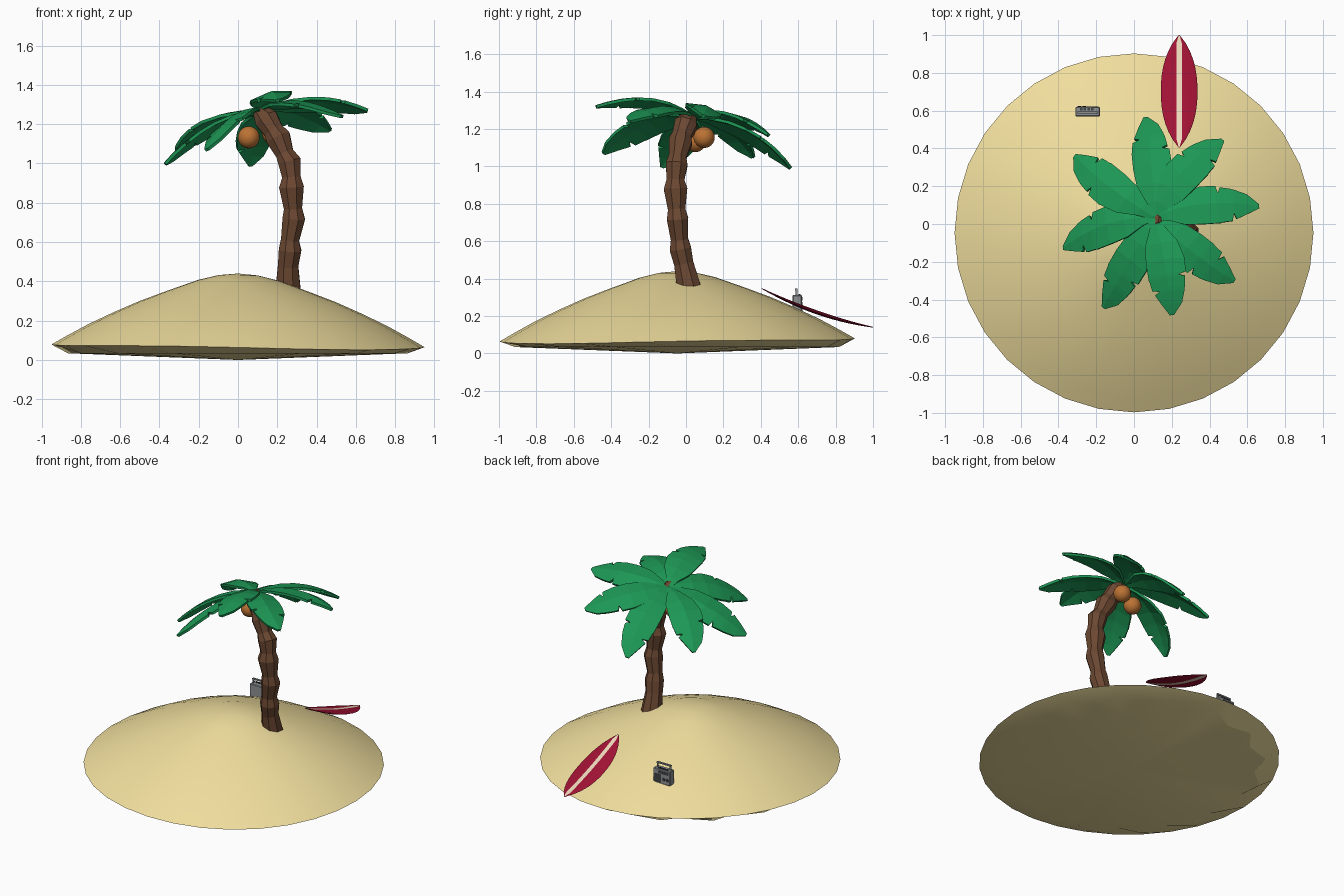
import bpy, bmesh, math, random
from mathutils import Vector, Matrix

if "Cube" in bpy.data.objects:
    bpy.data.objects.remove(bpy.data.objects["Cube"])

random.seed(4)

def mat(name, col):
    m = bpy.data.materials.new(name)
    m.diffuse_color = (*col, 1)
    m.use_nodes = True
    m.node_tree.nodes["Principled BSDF"].inputs["Base Color"].default_value = m.diffuse_color
    return m

SAND = mat("sand", (0.87, 0.73, 0.34))
BARK = mat("bark", (0.15, 0.065, 0.032))
LEAF = mat("leaf", (0.012, 0.31, 0.09))
NUT = mat("husk", (0.5, 0.17, 0.035))
RED = mat("crimson", (0.36, 0.006, 0.035))
CREAM = mat("cream", (0.85, 0.7, 0.5))
DARK = mat("dark_grey", (0.05, 0.055, 0.06))
GREY = mat("mid_grey", (0.27, 0.28, 0.29))

def finish(name, bm, *mats):
    bmesh.ops.recalc_face_normals(bm, faces=bm.faces)
    me = bpy.data.meshes.new(name)
    bm.to_mesh(me)
    bm.free()
    ob = bpy.data.objects.new(name, me)
    bpy.context.collection.objects.link(ob)
    for m in mats:
        me.materials.append(m)
    return ob

def loft(bm, rings):
    """Skin a list of closed vertex rings and return the vertex rings."""
    vs = [[bm.verts.new(p) for p in r] for r in rings]
    for a, b in zip(vs, vs[1:]):
        n = len(a)
        for i in range(n):
            j = (i + 1) % n
            bm.faces.new((a[i], a[j], b[j], b[i]))
    return vs

def fan(bm, ring, p):
    c = bm.verts.new(p)
    for i in range(len(ring)):
        bm.faces.new((ring[i], ring[(i + 1) % len(ring)], c))

def smooth(ob, deg):
    bpy.ops.object.select_all(action='DESELECT')
    ob.select_set(True)
    bpy.context.view_layer.objects.active = ob
    bpy.ops.object.shade_smooth_by_angle(angle=math.radians(deg))

# Sand island: lathe profile with a slightly uneven rim and zigzag underside
N, CY = 32, -0.047
profile = [(0.10, 0.431), (0.2, 0.407), (0.36, 0.35), (0.5, 0.297), (0.63, 0.24),
           (0.76, 0.178), (0.87, 0.118), (0.95, 0.072), (0.83, 0.034)]
rings = []
for k, (r, z) in enumerate(profile):
    ring = []
    for i in range(N):
        a = 2 * math.pi * i / N
        rr, zz = r, z
        if k == len(profile) - 1:
            rr += 0.035 * (-1) ** i
        else:
            w = r / 0.95
            zz += w * (-0.011 * math.cos(a) + 0.011 * math.sin(a) + 0.005 * math.sin(3 * a + 1))
        ring.append((rr * math.cos(a), CY + rr * math.sin(a), zz))
    rings.append(ring)
bm = bmesh.new()
vs = loft(bm, rings)
fan(bm, vs[0], (0, CY, 0.44))
fan(bm, vs[-1], (0, CY, 0.0))
smooth(finish("sand_island", bm, SAND), 20)

# Palm trunk: octagonal rings along a bent path, flaring at each joint
path = [(0.255, 0.02, 0.33, .072), (0.255, -0.012, 0.48, .056), (0.265, -0.03, 0.56, .062),
        (0.265, -0.035, 0.61, .05), (0.284, -0.045, 0.72, .062), (0.28, -0.05, 0.77, .05),
        (0.272, -0.056, 0.88, .068), (0.272, -0.056, 0.93, .051), (0.262, -0.05, 1.01, .063),
        (0.238, -0.045, 1.05, .05), (0.205, -0.03, 1.13, .068), (0.182, -0.022, 1.165, .055),
        (0.145, 0.0, 1.225, .066), (0.105, 0.025, 1.275, .035)]
pts = [Vector(p[:3]) for p in path]
rings = []
for i, p in enumerate(pts):
    d = (pts[min(i + 1, len(pts) - 1)] - pts[max(i - 1, 0)]).normalized()
    u = d.cross(Vector((0, 1, 0))).normalized()
    v = d.cross(u)
    rings.append([p + path[i][3] * (u * math.cos(a) + v * math.sin(a))
                  for a in (math.pi * (2 * k + 1) / 8 for k in range(8))])
bm = bmesh.new()
vs = loft(bm, rings)
bm.faces.new(vs[0])
bm.faces.new(vs[-1])
finish("palm_trunk", bm, BARK)

# Palm fronds: notched, ridged blades arching from the crown to each tip
tips = [(0.06, 0.56, 0.99), (0.47, 0.44, 1.17), (0.66, 0.09, 1.27), (0.53, -0.30, 1.24),
        (0.2, -0.48, 1.32), (-0.16, -0.44, 1.07), (-0.37, -0.13, 1.0), (-0.31, 0.36, 1.05)]
stations = [(0, .012, .012), (.14, .04, .045), (.3, .085, .09), (.48, .104, .104),
            (.62, .1, .104), (.64, .06, .104), (.66, .092, .1), (.75, .085, .092),
            (.77, .082, .05), (.79, .08, .08), (.9, .06, .045), (1, .012, .008)]
crown, axis = Vector((0.11, 0.035, 1.265)), Vector((-0.27, 0.31, 1)).normalized()
for n, t in enumerate(tips):
    tip = Vector(t)
    side = axis.cross(tip - crown).normalized()
    flip = 1 if n % 3 else -1
    bm = bmesh.new()
    rows = []
    for s, l, r in stations:
        c = crown.lerp(tip, s) + axis * (0.26 * s * (1 - s)) + side * flip * 0.1 * s * (1 - s)
        if flip < 0:
            l, r = r, l
        rows.append([bm.verts.new(c + side * l - axis * l * 0.22), bm.verts.new(c),
                     bm.verts.new(c - side * r - axis * r * 0.22)])
    for a, b in zip(rows, rows[1:]):
        for k in (0, 1):
            bm.faces.new((a[k], a[k + 1], b[k + 1], b[k]))
    ob = finish(f"palm_frond_{n + 1}", bm, LEAF)
    sol = ob.modifiers.new("thickness", 'SOLIDIFY')
    sol.thickness, sol.offset = 0.016, 0

# Coconuts
for n, c in enumerate([(0.055, 0.05, 1.133), (0.178, 0.097, 1.155)]):
    bm = bmesh.new()
    bmesh.ops.create_uvsphere(bm, u_segments=14, v_segments=9, radius=0.057,
                              matrix=Matrix.Translation(c))
    smooth(finish(f"coconut_{n + 1}", bm, NUT), 30)

# Surfboard: rockered loft with a stripe down the middle columns
L = 14
rings = []
for i in range(L + 1):
    s = i / L
    w = max(0.003, 0.097 * (1 - abs(2 * s - 1) ** 2.3) ** 0.85)
    th = 0.002 + 0.008 * math.sin(math.pi * s)
    y, z = 0.405 + 0.595 * s, 0.347 - 0.207 * s - 0.1 * s * (1 - s)
    st = min(0.014, w * 0.6)
    half = [(-st, th), (st, th), (w * 0.8, th * 0.7), (w, 0), (w * 0.8, -th * 0.7),
            (st, -th), (-st, -th), (-w * 0.8, -th * 0.7), (-w, 0), (-w * 0.8, th * 0.7)]
    rings.append([(0.239 + x, y + 0.3 * h, z + h) for x, h in half])
bm = bmesh.new()
vs = loft(bm, rings)
for f in bm.faces:
    if abs(f.calc_center_median().x - 0.239) < 0.001:
        f.material_index = 1
bm.faces.new(vs[0])
bm.faces.new(vs[-1])
smooth(finish("surfboard", bm, RED, CREAM), 30)

# Radio: case, speakers, dial, buttons and handle, facing the back
RC = Vector((-0.245, 0.595, 0.262))

def box(name, loc, size, m):
    bm = bmesh.new()
    bmesh.ops.create_cube(bm, size=1, matrix=Matrix.Translation(RC + Vector(loc))
                          @ Matrix.Diagonal((*size, 1)))
    return finish(name, bm, m)

case = box("radio_case", (0, 0, 0), (0.13, 0.05, 0.1), GREY)
bev = case.modifiers.new("bevel", 'BEVEL')
bev.width, bev.segments = 0.004, 1
box("radio_dial", (-0.015, 0.025, 0.03), (0.08, 0.004, 0.018), DARK)
box("radio_grille", (0.03, 0.025, -0.014), (0.055, 0.004, 0.055), DARK)
for n, x in enumerate((-0.045, -0.018)):
    bm = bmesh.new()
    bmesh.ops.create_cone(bm, cap_ends=True, segments=12, radius1=0.011, radius2=0.009, depth=0.008,
                          matrix=Matrix.Translation(RC + Vector((x, 0.027, -0.014)))
                          @ Matrix.Rotation(-math.pi / 2, 4, 'X'))
    finish(f"radio_knob_{n + 1}", bm, DARK)
for n in range(4):
    box(f"radio_button_{n + 1}", (-0.035 + n * 0.02, 0.012, 0.052), (0.013, 0.012, 0.008), DARK)
for n, x in enumerate((-0.05, 0.05)):
    box(f"radio_handle_post_{n + 1}", (x, -0.005, 0.063), (0.008, 0.01, 0.032), GREY)
box("radio_handle_bar", (0, -0.005, 0.08), (0.108, 0.012, 0.009), GREY)
